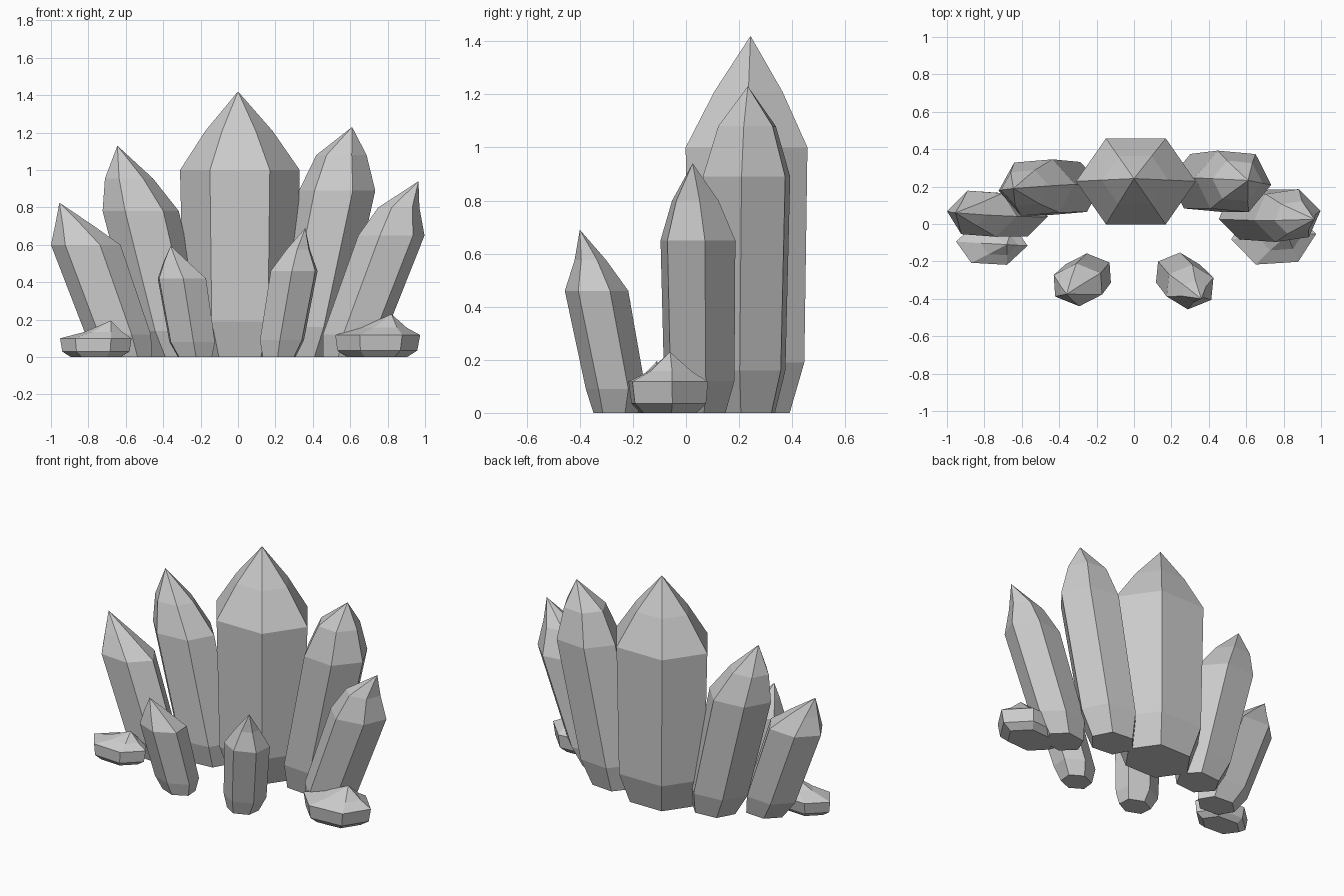
import bpy, bmesh, math


def crystal(name, rx, ry, turn, base, low, shoulder, mid, apex, mid_scale=0.62):
    """Six-sided crystal: horizontal hexagon rings stacked along a leaning axis."""
    bm = bmesh.new()
    rings = []
    for centre, s in ((base, 0.70), (low, 0.94), (shoulder, 1.0), (mid, mid_scale)):
        ring = []
        for i in range(6):
            a = math.radians(turn + 60 * i)
            ring.append(bm.verts.new((centre[0] + rx * s * math.cos(a),
                                      centre[1] + ry * s * math.sin(a), centre[2])))
        rings.append(ring)
    tip = bm.verts.new(apex)
    bm.faces.new(rings[0][::-1])
    for r0, r1 in zip(rings, rings[1:]):
        for i in range(6):
            j = (i + 1) % 6
            bm.faces.new((r0[i], r0[j], r1[j], r1[i]))
    for i in range(6):
        bm.faces.new((rings[-1][i], rings[-1][(i + 1) % 6], tip))
    bmesh.ops.recalc_face_normals(bm, faces=bm.faces)
    mesh = bpy.data.meshes.new(name)
    bm.to_mesh(mesh)
    bm.free()
    obj = bpy.data.objects.new(name, mesh)
    bpy.context.collection.objects.link(obj)


# Tall centre crystal
crystal("centre_crystal", 0.32, 0.265, 0, (0.01, 0.23, 0), (0.01, 0.23, 0.19),
        (0.01, 0.228, 1.0), (0.005, 0.235, 1.21), (0.0, 0.243, 1.42), 0.56)

# Large crystals leaning out beside it
crystal("right_large_crystal", 0.205, 0.18, -6, (0.35, 0.22, 0), (0.38, 0.22, 0.16),
        (0.53, 0.228, 0.89), (0.553, 0.23, 1.08), (0.61, 0.233, 1.23), 0.66)
crystal("left_large_crystal", 0.205, 0.165, 6, (-0.33, 0.19, 0), (-0.365, 0.19, 0.14),
        (-0.52, 0.195, 0.78), (-0.583, 0.193, 0.955), (-0.645, 0.19, 1.13), 0.63)

# Outer crystals with the strongest lean
crystal("right_outer_crystal", 0.18, 0.15, 10, (0.58, 0.05, 0), (0.62, 0.05, 0.12),
        (0.82, 0.045, 0.65), (0.86, 0.035, 0.80), (0.965, 0.025, 0.94), 0.62)
crystal("left_outer_crystal", 0.187, 0.135, -6, (-0.59, 0.05, 0), (-0.64, 0.05, 0.12),
        (-0.814, 0.055, 0.60), (-0.88, 0.055, 0.71), (-0.955, 0.06, 0.825), 0.52)

# Short front crystals
crystal("front_right_crystal", 0.138, 0.12, 25, (0.22, -0.265, 0), (0.235, -0.265, 0.09),
        (0.30, -0.337, 0.46), (0.322, -0.36, 0.575), (0.36, -0.40, 0.69), 0.5)
crystal("front_left_crystal", 0.145, 0.115, 33, (-0.23, -0.265, 0), (-0.245, -0.265, 0.08),
        (-0.30, -0.325, 0.42), (-0.333, -0.35, 0.51), (-0.36, -0.375, 0.595), 0.5)

# Low stubby crystals at the ends
crystal("right_stub_crystal", 0.228, 0.165, 5, (0.745, -0.065, 0), (0.745, -0.065, 0.035),
        (0.747, -0.067, 0.118), (0.78, -0.06, 0.157), (0.82, -0.06, 0.23), 0.54)
crystal("left_stub_crystal", 0.192, 0.125, -5, (-0.76, -0.11, 0), (-0.76, -0.11, 0.03),
        (-0.76, -0.105, 0.10), (-0.72, -0.108, 0.135), (-0.68, -0.11, 0.195), 0.52)
